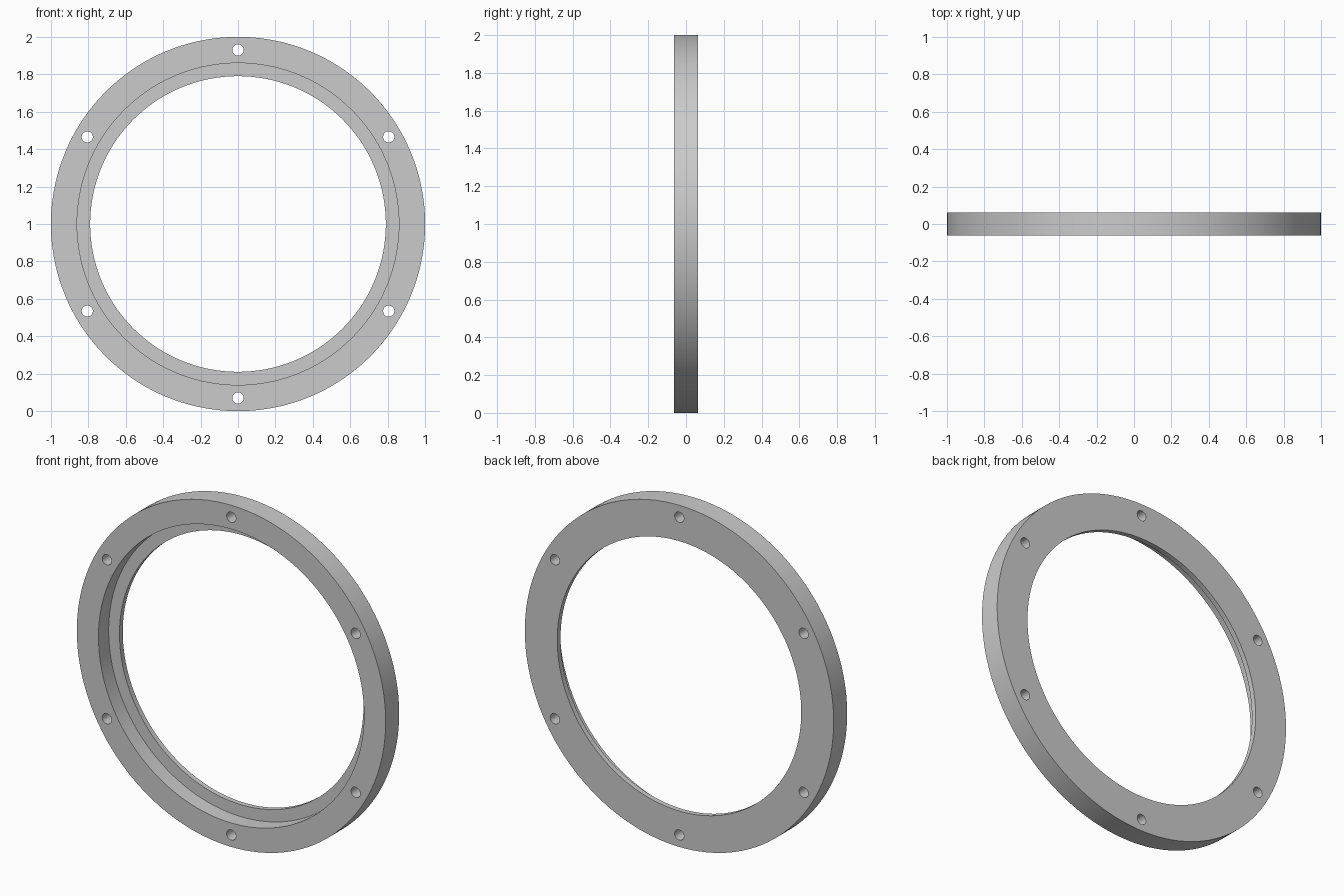
import bpy, bmesh
from math import radians, sin, cos, tau
from mathutils import Matrix, Vector

default = bpy.data.objects.get("Cube")
if default:
    bpy.data.objects.remove(default, do_unlink=True)

OUTER, REBATE, INNER = 1.0, 0.86, 0.79
HALF = 0.0625            # half the ring thickness
LEDGE = 0.032            # y of the rebate floor
BOLT_CIRCLE, BOLT_RADIUS, BOLTS = 0.93, 0.03, 6
CENTRE = Vector((0, 0, 1))

# Single grey material
grey = bpy.data.materials.new("plain grey")
grey.use_nodes = True
colour = (0.6, 0.6, 0.6, 1)
grey.diffuse_color = colour
grey.node_tree.nodes["Principled BSDF"].inputs["Base Color"].default_value = colour


def add_object(name, bm):
    bmesh.ops.recalc_face_normals(bm, faces=bm.faces)
    mesh = bpy.data.meshes.new(name)
    bm.to_mesh(mesh)
    bm.free()
    mesh.materials.append(grey)
    obj = bpy.data.objects.new(name, mesh)
    bpy.context.collection.objects.link(obj)
    return obj


# Flange ring: stepped section revolved about the y axis
profile = [(OUTER, -HALF), (OUTER, HALF), (INNER, HALF),
           (INNER, LEDGE), (REBATE, LEDGE), (REBATE, -HALF)]
steps = 144
bm = bmesh.new()
loops = []
for i in range(steps):
    a = tau * i / steps
    loops.append([bm.verts.new(CENTRE + Vector((r * cos(a), y, r * sin(a))))
                  for r, y in profile])
for i in range(steps):
    here, after = loops[i], loops[(i + 1) % steps]
    for j in range(len(profile)):
        k = (j + 1) % len(profile)
        bm.faces.new((here[j], here[k], after[k], after[j]))
ring = add_object("flange_ring", bm)

# Bolt hole cutters, evenly spaced from the top
bm = bmesh.new()
for i in range(BOLTS):
    a = radians(90) + tau * i / BOLTS
    spot = CENTRE + BOLT_CIRCLE * Vector((cos(a), 0, sin(a)))
    bmesh.ops.create_cone(
        bm, cap_ends=True, segments=32, radius1=BOLT_RADIUS,
        radius2=BOLT_RADIUS, depth=HALF * 4,
        matrix=Matrix.Translation(spot) @ Matrix.Rotation(radians(90), 4, "X"))
cutter = add_object("bolt_hole_cutter", bm)
cutter.hide_render = True

# Cut the holes through the ring, then drop the cutter
cut = ring.modifiers.new("bolt holes", "BOOLEAN")
cut.operation = "DIFFERENCE"
cut.solver = "EXACT"
cut.object = cutter
bpy.ops.object.select_all(action="DESELECT")
bpy.context.view_layer.objects.active = ring
ring.select_set(True)
bpy.ops.object.modifier_apply(modifier=cut.name)
bpy.data.objects.remove(cutter, do_unlink=True)

# Smooth round walls, crisp rims
bpy.ops.object.shade_smooth_by_angle(angle=radians(30))
